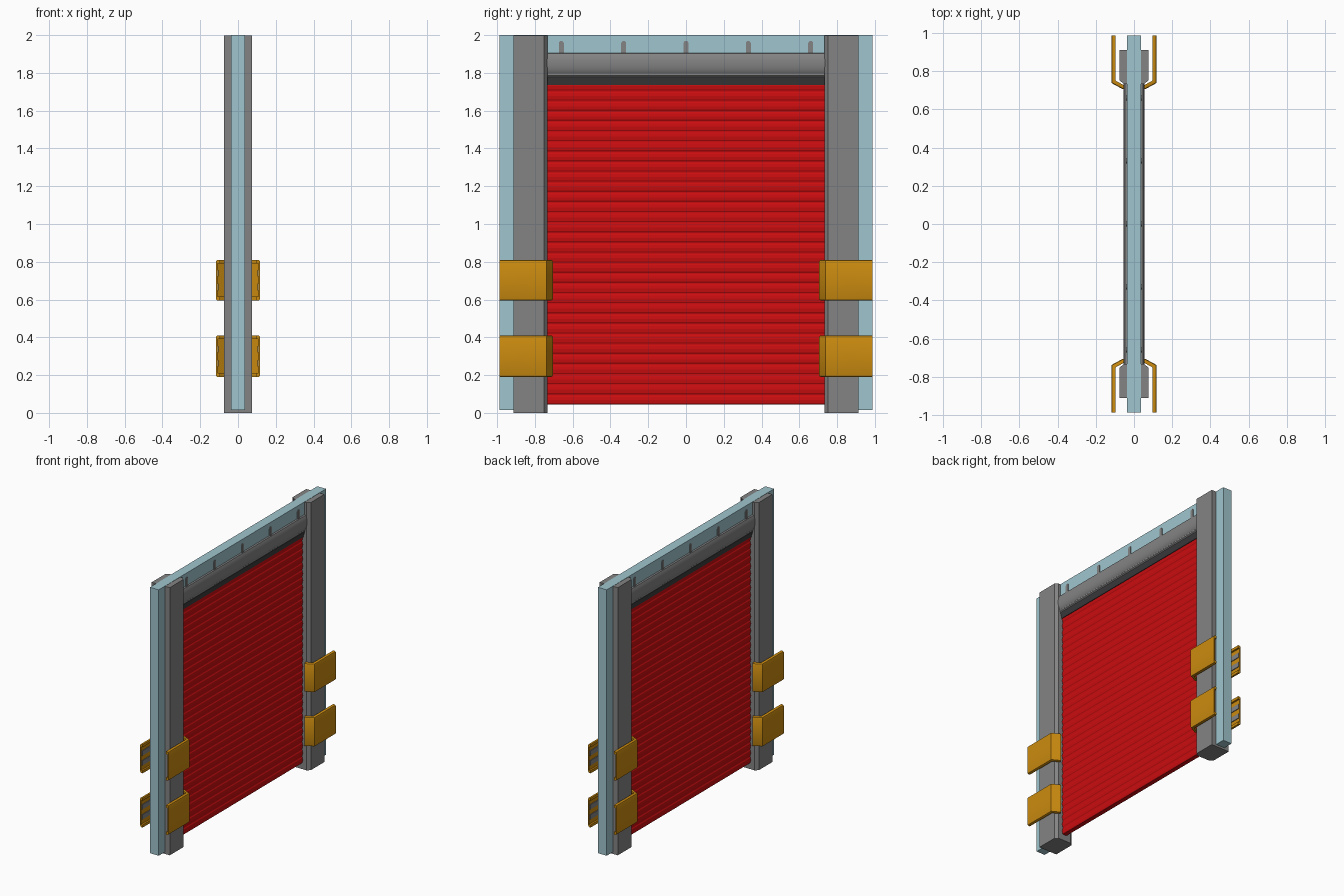
import bpy, bmesh, math

if "Cube" in bpy.data.objects:
    bpy.data.objects.remove(bpy.data.objects["Cube"])


def material(name, rgb):
    m = bpy.data.materials.new(name)
    m.diffuse_color = (*rgb, 1)
    m.use_nodes = True
    m.node_tree.nodes["Principled BSDF"].inputs["Base Color"].default_value = m.diffuse_color
    return m


GREY = material("grey metal", (0.23, 0.23, 0.23))
DARK = material("dark rubber", (0.045, 0.045, 0.048))
BLUE = material("pale blue steel", (0.35, 0.56, 0.62))
RED = material("red curtain", (0.60, 0.004, 0.005))
YELLOW = material("safety yellow", (0.60, 0.26, 0.005))


def loft(name, rings, mat, mirror=(False, False)):
    """Capped solid through equal-length rings of points, optionally mirrored."""
    bm = bmesh.new()
    vs = [[bm.verts.new(p) for p in r] for r in rings]
    n = len(vs[0])
    for a, b in zip(vs, vs[1:]):
        for i in range(n):
            j = (i + 1) % n
            bm.faces.new((a[i], a[j], b[j], b[i]))
    bm.faces.new(vs[0])
    bm.faces.new(vs[-1])
    bmesh.ops.recalc_face_normals(bm, faces=bm.faces)
    me = bpy.data.meshes.new(name)
    bm.to_mesh(me)
    bm.free()
    me.materials.append(mat)
    ob = bpy.data.objects.new(name, me)
    bpy.context.collection.objects.link(ob)
    if any(mirror):
        md = ob.modifiers.new("mirror", 'MIRROR')
        md.use_axis = (mirror[0], mirror[1], False)
        md.use_mirror_merge = False
    return ob


def box(name, x0, x1, y0, y1, z0, z1, mat, mirror=(False, False)):
    sq = [(x0, y0), (x1, y0), (x1, y1), (x0, y1)]
    return loft(name, [[(x, y, z) for x, y in sq] for z in (z0, z1)], mat, mirror)


def across(name, half, y, mat):
    """Right-hand (x, z) profile, top to bottom, made symmetric and run along y."""
    prof = half + [(-x, z) for x, z in reversed(half)]
    return loft(name, [[(x, s * y, z) for x, z in prof] for s in (-1, 1)], mat)


def smooth(ob, angle):
    bpy.ops.object.select_all(action='DESELECT')
    ob.select_set(True)
    bpy.context.view_layer.objects.active = ob
    bpy.ops.object.shade_smooth_by_angle(angle=math.radians(angle))


# Blue outer frame
box("frame_post", -0.036, 0.036, 0.88, 0.987, 0.015, 2.0, BLUE, (False, True))
box("frame_top_beam", -0.036, 0.036, -0.987, 0.987, 1.89, 2.0, BLUE)

# Grey side columns with chamfered inner corners
col = [(0.053, 0.733), (0.075, 0.752), (0.075, 0.912),
       (-0.075, 0.912), (-0.075, 0.752), (-0.053, 0.733)]
loft("side_column", [[(x, y, z) for x, y in col] for z in (0.0, 1.998)],
     GREY, (False, True))

# Rounded roller housing with the seal under it
housing = [(0.036, 1.906), (0.046, 1.902), (0.053, 1.888), (0.056, 1.865),
           (0.056, 1.84), (0.053, 1.82), (0.047, 1.803), (0.042, 1.796),
           (0.042, 1.785), (0.036, 1.778)]
smooth(across("roller_housing", housing, 0.736, GREY), 35)
across("housing_seal", [(0.036, 1.80), (0.036, 1.772), (0.026, 1.735)], 0.736, DARK)

# Slatted curtain
curtain = []
count, z_top, z_bottom = 32, 1.76, 0.045
pitch = (z_top - z_bottom) / count
for i in range(count):
    z = z_top - i * pitch
    curtain += [(0.016, z), (0.016, z - 0.12 * pitch), (0.020, z - 0.25 * pitch),
                (0.022, z - 0.55 * pitch), (0.020, z - 0.88 * pitch)]
curtain.append((0.016, z_bottom))
across("slat_curtain", curtain, 0.736, RED)

# Round-topped lugs on the top beam
lug = [(-0.013, 1.90), (0.013, 1.90)]
lug += [(0.013 * math.cos(a), 1.957 + 0.013 * math.sin(a))
        for a in (math.pi * k / 6 for k in range(7))]
for k in range(-2, 3):
    loft("beam_lug", [[(x, 0.33 * k + y, z) for y, z in lug] for x in (-0.041, 0.041)], GREY)

# Bent yellow guards: a lipped channel swept along (point, inward offset direction)
path = [((0.117, 0.987), (-1, 0)), ((0.117, 0.738), (-1, 0.61)),
        ((0.057, 0.705), (-0.45, 0.89))]
for name, z0, z1 in (("lower_guard", 0.19, 0.41), ("upper_guard", 0.595, 0.81)):
    up = [(0, z1 - 0.010), (0.003, z1 - 0.003), (0.010, z1), (0.021, z1),
          (0.021, z1 - 0.02), (0.008, z1 - 0.02)]
    section = up + [(d, z0 + z1 - z) for d, z in reversed(up)]
    rings = [[(p[0] + n[0] * d, p[1] + n[1] * d, z) for d, z in section] for p, n in path]
    smooth(loft(name, rings, YELLOW, (True, True)), 25)
    # Grey backing strips inside the guard
    for f in (0.33, 0.67):
        zc = z0 + f * (z1 - z0)
        box(name + "_pad", 0.104, 0.110, 0.76, 0.98, zc - 0.018, zc + 0.018,
            GREY, (True, True))
